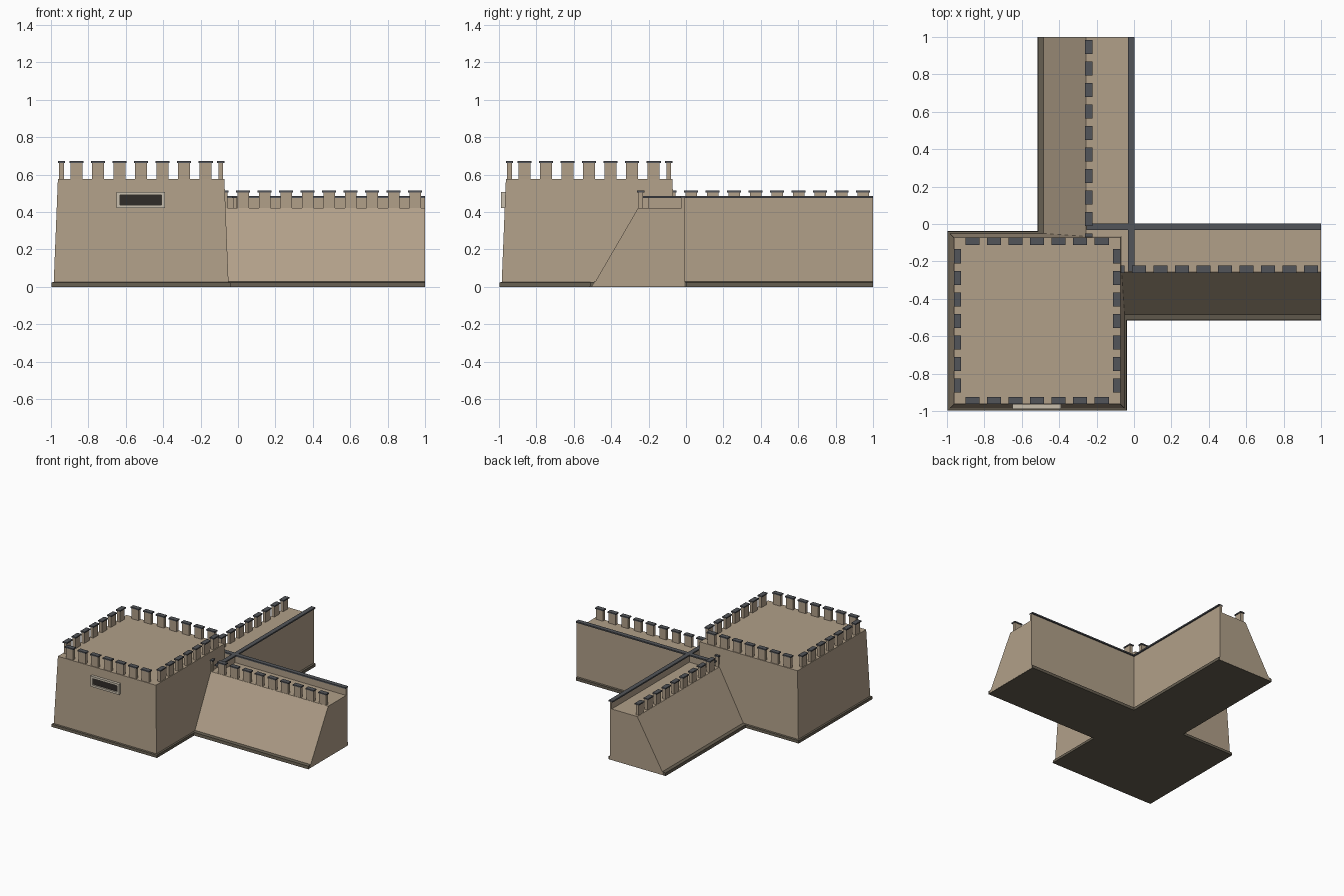
import bpy, bmesh

if "Cube" in bpy.data.objects:
    bpy.data.objects.remove(bpy.data.objects["Cube"])


def material(name, rgb):
    m = bpy.data.materials.new(name)
    m.diffuse_color = (*rgb, 1)
    m.use_nodes = True
    m.node_tree.nodes["Principled BSDF"].inputs["Base Color"].default_value = m.diffuse_color
    return m


STONE = material("stone", (0.44, 0.35, 0.25))
SLATE = material("slate", (0.085, 0.09, 0.10))
BASE = material("base_stone", (0.13, 0.11, 0.08))
TRIM = material("trim", (0.58, 0.52, 0.42))
DARK = material("dark", (0.03, 0.025, 0.022))


def finish(bm, name, mat):
    bmesh.ops.recalc_face_normals(bm, faces=bm.faces)
    me = bpy.data.meshes.new(name)
    bm.to_mesh(me)
    bm.free()
    ob = bpy.data.objects.new(name, me)
    me.materials.append(mat)
    bpy.context.collection.objects.link(ob)
    return ob


def add_loft(bm, loops):
    # Skin a stack of equal-length point loops and close both ends
    rings = [[bm.verts.new(p) for p in loop] for loop in loops]
    n = len(rings[0])
    for a, b in zip(rings, rings[1:]):
        for i in range(n):
            bm.faces.new((a[i], a[(i + 1) % n], b[(i + 1) % n], b[i]))
    bm.faces.new(rings[0])
    bm.faces.new(rings[-1])


def rect(x0, x1, y0, y1, z):
    return [(x0, y0, z), (x1, y0, z), (x1, y1, z), (x0, y1, z)]


def add_box(bm, x0, x1, y0, y1, z0, z1):
    add_loft(bm, [rect(x0, x1, y0, y1, z0), rect(x0, x1, y0, y1, z1)])


def box(name, mat, *size):
    bm = bmesh.new()
    add_box(bm, *size)
    return finish(bm, name, mat)


def merlons(name, spots, z0, z1, half_len, half_thick):
    # spots: (x, y, runs_along_x); each merlon gets an overhanging cap
    posts, caps = bmesh.new(), bmesh.new()
    for x, y, along_x in spots:
        a, b = (half_len, half_thick) if along_x else (half_thick, half_len)
        add_box(posts, x - a, x + a, y - b, y + b, z0, z1 - 0.01)
        a, b = a + 0.006, b + 0.006
        add_box(caps, x - a, x + a, y - b, y + b, z1 - 0.01, z1)
    finish(posts, name + "_merlons", STONE)
    finish(caps, name + "_merlon_caps", SLATE)


# Tower: battered block on a sloped plinth
C = -0.518


def tower_ring(h, z):
    return rect(C - h, C + h, C - h, C + h, z)


bm = bmesh.new()
add_loft(bm, [tower_ring(0.468, 0.003), tower_ring(0.445, 0.575)])
finish(bm, "tower", STONE)
bm = bmesh.new()
add_loft(bm, [tower_ring(0.480, 0), tower_ring(0.478, 0.022), tower_ring(0.468, 0.026)])
finish(bm, "tower_plinth", BASE)

# Tower battlements: seven merlons on each side
spots = []
for i in range(-3, 4):
    for side in (-0.426, 0.426):
        spots += [(C + i * 0.115, C + side, True), (C + side, C + i * 0.115, False)]
merlons("tower", spots, 0.575, 0.672, 0.032, 0.013)

# Tower window: frame bars round a recessed dark pane
bm = bmesh.new()
Y0, Y1 = -0.988, -0.95
add_box(bm, -0.65, -0.39, Y0, Y1, 0.42, 0.437)
add_box(bm, -0.65, -0.39, Y0, Y1, 0.49, 0.507)
add_box(bm, -0.65, -0.63, Y0, Y1, 0.437, 0.49)
add_box(bm, -0.41, -0.39, Y0, Y1, 0.437, 0.49)
finish(bm, "window_frame", TRIM)
box("window_pane", DARK, -0.63, -0.41, -0.976, -0.95, 0.437, 0.49)

# Walls: the same cross-section run along x (east) and along y (north)
START = -0.2
PROFILE = [(-0.5, 0.002), (-0.257, 0.42), (-0.025, 0.42), (-0.025, 0.475),
           (-0.008, 0.475), (-0.008, 0.002)]
PLINTH = [(-0.515, 0), (-0.512, 0.024), (-0.484, 0.028), (-0.008, 0.028),
          (0.004, 0.024), (0.004, 0)]
CAP = [(-0.033, 0.475), (-0.033, 0.486), (0.003, 0.486), (0.003, 0.475)]


def wall(name, along_x):
    def place(u, v, z):
        return (u, v, z) if along_x else (v, u, z)

    def extrude(part, profile, u0, u1, mat):
        bm = bmesh.new()
        add_loft(bm, [[place(u, v, z) for v, z in profile] for u in (u0, u1)])
        finish(bm, name + part, mat)

    extrude("_body", PROFILE, START, 1, STONE)
    extrude("_plinth", PLINTH, START, 0.999, BASE)
    extrude("_parapet_cap", CAP, -0.255, 1, SLATE)
    row = [place(0.947 - i * 0.115, -0.242, 0)[:2] + (along_x,) for i in range(10)]
    merlons(name, row, 0.42, 0.515, 0.031, 0.013)


wall("east_wall", True)
wall("north_wall", False)
